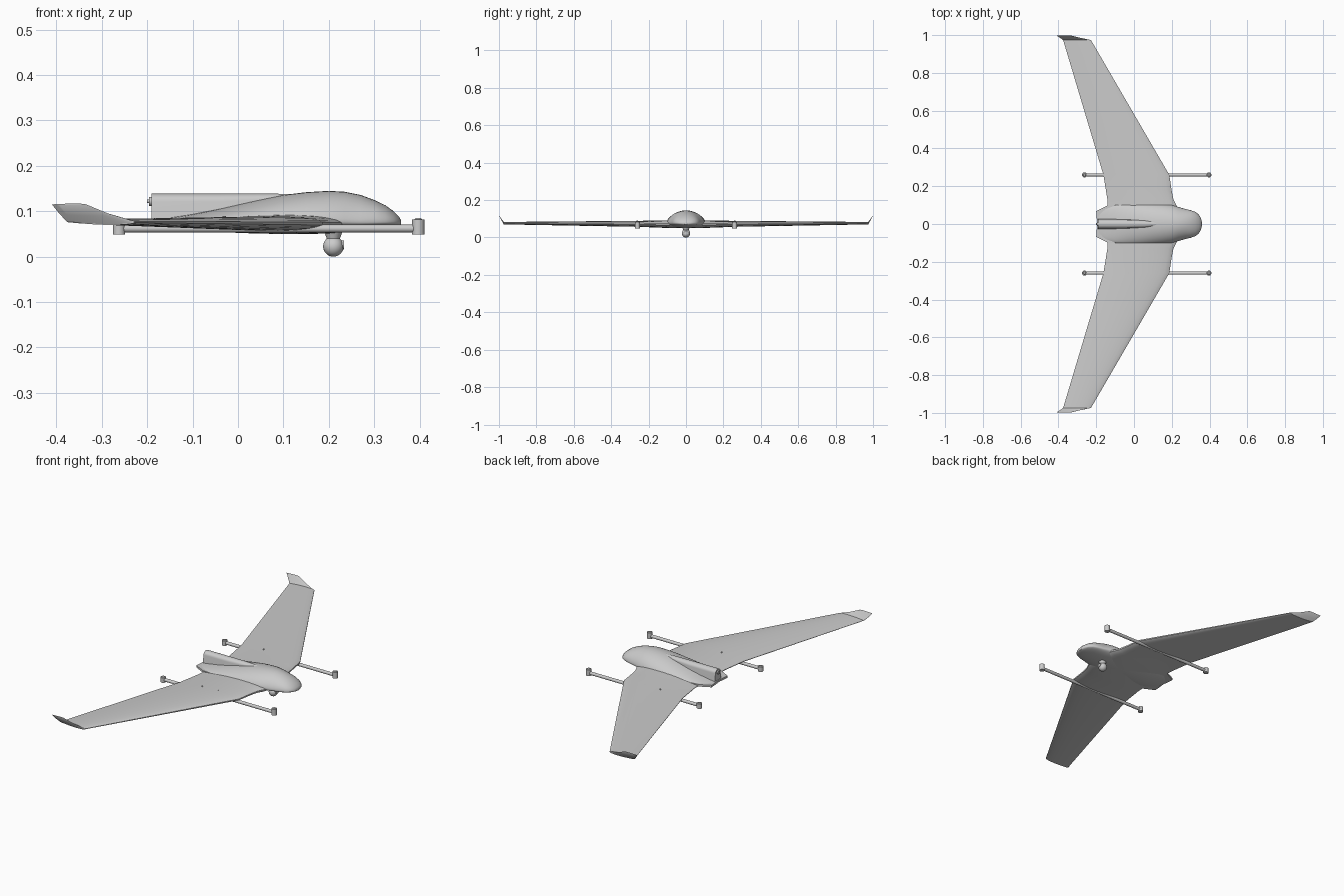
import bpy, bmesh, math
from mathutils import Vector

if "Cube" in bpy.data.objects:
    bpy.data.objects.remove(bpy.data.objects["Cube"])

grey = bpy.data.materials.new("light_grey")
grey.use_nodes = True
GREY = (0.6, 0.6, 0.6, 1)
grey.diffuse_color = GREY
grey.node_tree.nodes["Principled BSDF"].inputs["Base Color"].default_value = GREY


def finish(name, bm, angle=35):
    bmesh.ops.recalc_face_normals(bm, faces=bm.faces)
    mesh = bpy.data.meshes.new(name)
    bm.to_mesh(mesh)
    bm.free()
    mesh.materials.append(grey)
    obj = bpy.data.objects.new(name, mesh)
    bpy.context.collection.objects.link(obj)
    bpy.ops.object.select_all(action='DESELECT')
    obj.select_set(True)
    bpy.context.view_layer.objects.active = obj
    bpy.ops.object.shade_smooth_by_angle(angle=math.radians(angle))
    return obj


def loft(name, rings, angle=35):
    """Skin a list of equal-length point rings and cap both ends."""
    bm = bmesh.new()
    loops = [[bm.verts.new(p) for p in ring] for ring in rings]
    n = len(loops[0])
    for a, b in zip(loops, loops[1:]):
        for i in range(n):
            j = (i + 1) % n
            bm.faces.new((a[i], a[j], b[j], b[i]))
    bm.faces.new(loops[0])
    bm.faces.new(loops[-1])
    return finish(name, bm, angle)


def cylinder(name, start, end, r, r2=None, sides=16):
    start, end = Vector(start), Vector(end)
    axis = end - start
    bm = bmesh.new()
    bmesh.ops.create_cone(bm, cap_ends=True, segments=sides, radius1=r,
                          radius2=r if r2 is None else r2, depth=axis.length)
    bm.transform(axis.to_track_quat('Z', 'Y').to_matrix().to_4x4())
    bmesh.ops.translate(bm, verts=bm.verts, vec=(start + end) / 2)
    return finish(name, bm)


def prism(name, outline, z0, z1):
    return loft(name, [[(x, y, z) for x, y in outline] for z in (z0, z1)])


def airfoil(y, lead, trail, low, high, count=28):
    """Closed wing section at span position y."""
    mid = low + (high - low) * 0.5
    ring = []
    for i in range(count):
        t = math.tau * (i + 0.5) / count
        c = (1 - math.cos(t)) / 2
        half = (high - low) / 2 * (math.sqrt(c) * (1 - c) / 0.385 * 0.93 + 0.07)
        z = mid + math.copysign(half, math.sin(t))
        ring.append((lead + (trail - lead) * c, y, z))
    return ring


# Swept wing: span, leading edge, trailing edge, underside, top
stations = [(0, .235, -.15, .05, .092), (.09, .23, -.14, .05, .092),
            (.13, .21, -.142, .052, .091), (.18, .2, -.15, .054, .09),
            (.26, .188, -.163, .057, .089), (.975, -.228, -.376, .07, .083)]
spans = [(-s[0], *s[1:]) for s in stations[:0:-1]] + stations
loft("wing", [airfoil(*s) for s in spans], 40)

# Upturned wing tips
for side, label in ((1, "left"), (-1, "right")):
    loft(label + "_winglet", [
        airfoil(side * .974, -.228, -.376, .07, .083),
        airfoil(side * .986, -.285, -.393, .09, .098),
        airfoil(side * .998, -.335, -.41, .113, .117)], 30)

# Blended fuselage: x, half width, rim height, top, bottom
body = [(.359, .012, .076, .081, .07), (.354, .032, .076, .089, .068),
        (.343, .05, .076, .1, .066), (.325, .064, .076, .113, .063),
        (.3, .073, .076, .125, .06), (.27, .08, .076, .136, .057),
        (.235, .09, .077, .143, .054), (.2, .101, .077, .145, .051),
        (.15, .106, .077, .142, .05), (.1, .108, .077, .136, .05),
        (.04, .108, .077, .124, .051), (-.04, .106, .077, .106, .054),
        (-.1, .1, .077, .094, .058), (-.15, .086, .077, .086, .065),
        (-.195, .066, .076, .08, .07)]


def body_ring(x, w, rim, top, low, count=40):
    ring = []
    for i in range(count):
        t = math.tau * i / count
        s = math.sin(t)
        power = 1.0 if x > .27 else 1.25
        z = rim + (top - rim) * s ** power if s > 0 else rim + (rim - low) * s
        ring.append((x, w * math.cos(t), z))
    return ring


loft("fuselage", [body_ring(*b) for b in body], 50)

# Rear deck with a notch behind the motor
prism("tail_deck", [(-.1, .1), (-.14, .098), (-.2, .068), (-.196, .014), (-.16, .014),
                    (-.16, -.014), (-.196, -.014), (-.2, -.068), (-.14, -.098), (-.1, -.1)],
      .069, .08)

# Dorsal motor housing, flat at the back and merging forward into the fuselage
def housing_ring(x, w, top):
    arc = [(x, w * math.cos(math.pi * i / 10), top - w * .8 + w * .8 * math.sin(math.pi * i / 10))
           for i in range(11)]
    return [(x, w * 1.25, .075)] + arc + [(x, -w * 1.25, .075)]


loft("motor_housing", [housing_ring(*h) for h in
                       ((-.19, .022, .139), (-.04, .022, .139), (.06, .018, .139), (.14, .008, .138))], 40)
cylinder("motor", (-.18, 0, .122), (-.196, 0, .122), .01)
cylinder("motor_shaft", (-.19, 0, .122), (-.2, 0, .122), .004)

# Lift booms with end pods and wing fasteners
for side, label in ((1, "left"), (-1, "right")):
    y = side * .26
    cylinder(label + "_boom", (-.262, y, .062), (.397, y, .062), .0085)
    for x, low, high, end in ((.397, .049, .082, "front"), (-.262, .049, .075, "rear")):
        cylinder(f"{label}_{end}_pod", (x, y, low), (x, y, high), .0135)
        cylinder(f"{label}_{end}_pod_cap", (x, y, high), (x, y, high + .003), .009, .006)
    for i, x in enumerate((-.03, .06)):
        cylinder(f"{label}_fastener_{i + 1}", (x, y, .075), (x, y, .09), .004, sides=10)

# Camera turret under the nose
cylinder("camera_mount", (.21, 0, .036), (.21, 0, .06), .013, .022, 24)
bm = bmesh.new()
bmesh.ops.create_uvsphere(bm, u_segments=24, v_segments=14, radius=.0225)
bmesh.ops.translate(bm, verts=bm.verts, vec=(.21, 0, .0225))
finish("camera_ball", bm)
cylinder("camera_lens", (.215, 0, .026), (.234, 0, .026), .01)
